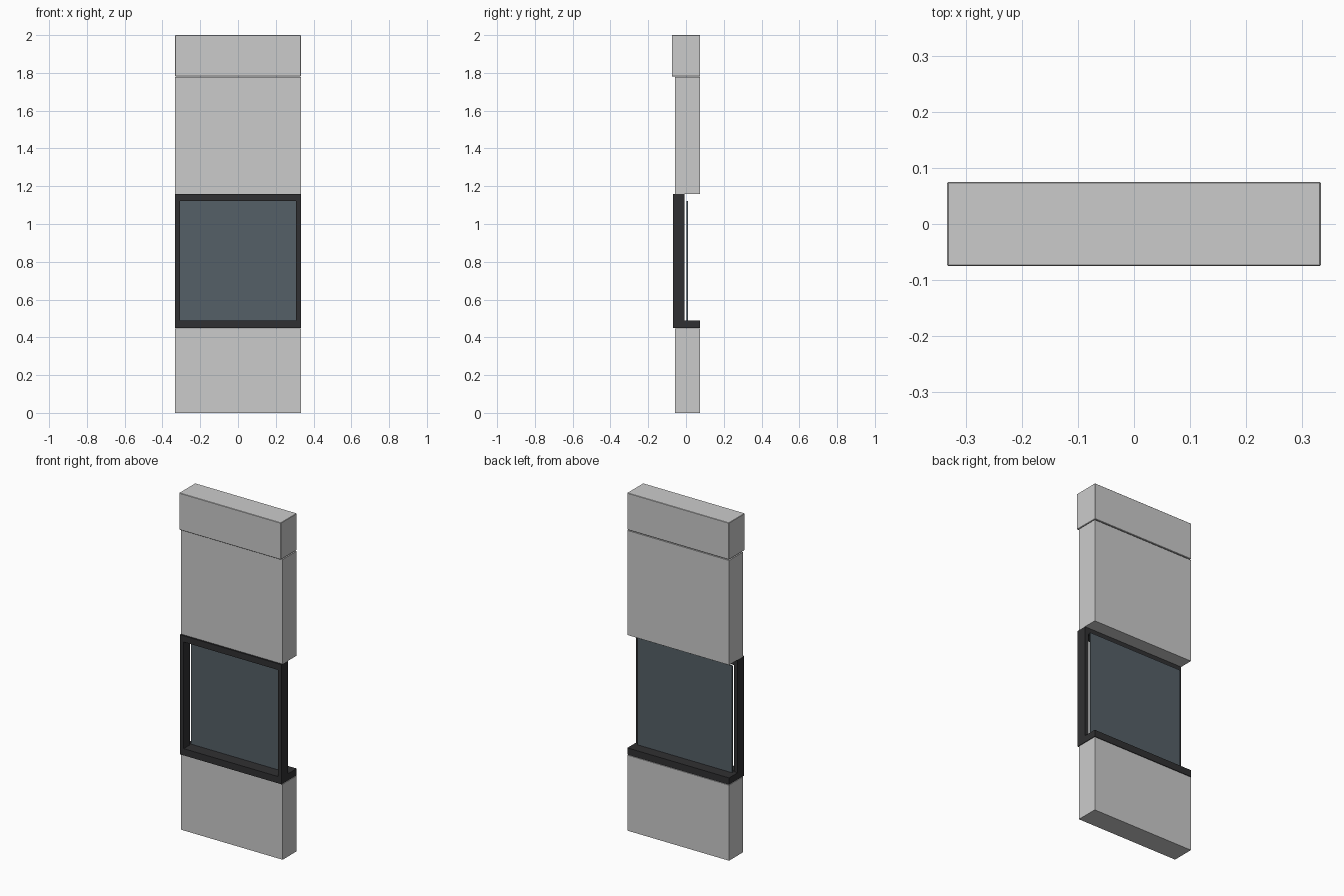
import bpy, bmesh

if "Cube" in bpy.data.objects:
    bpy.data.objects.remove(bpy.data.objects["Cube"])

def material(name, rgb):
    m = bpy.data.materials.new(name)
    m.diffuse_color = (*rgb, 1)
    m.use_nodes = True
    m.node_tree.nodes["Principled BSDF"].inputs["Base Color"].default_value = m.diffuse_color
    return m

dark = material("dark_frame", (0.03, 0.03, 0.032))
tint = material("tinted_glass", (0.09, 0.115, 0.135))

def build(name, boxes, mat=None, bevel=0):
    """One object from a list of (x0, x1, y0, y1, z0, z1) boxes."""
    bm = bmesh.new()
    for x0, x1, y0, y1, z0, z1 in boxes:
        for v in bmesh.ops.create_cube(bm, size=1)["verts"]:
            v.co = (x0 + (v.co.x + .5) * (x1 - x0),
                    y0 + (v.co.y + .5) * (y1 - y0),
                    z0 + (v.co.z + .5) * (z1 - z0))
    if bevel:
        bmesh.ops.bevel(bm, geom=bm.edges[:], offset=bevel, segments=1, affect='EDGES')
    me = bpy.data.meshes.new(name)
    bm.to_mesh(me)
    bm.free()
    ob = bpy.data.objects.new(name, me)
    bpy.context.collection.objects.link(ob)
    if mat:
        me.materials.append(mat)
    return ob

W = 0.333          # half width
B = 0.073          # back plane of the wall panels
Z0, Z1 = 0.45, 1.158  # window opening

# Wall panels and the header cap
build("lower_panel", [(-W, W, -0.058, B, 0, Z0 - 0.003)])
build("upper_panel", [(-W, W, -0.058, B, Z1, 1.777)])
build("header_cap", [(-W, W, -0.075, 0.075, 1.782, 2)], bevel=0.002)

# Window frame: two posts and a head rail, standing on a deep sill
F0, F1, T = -0.068, -0.008, 0.025
posts = [(min(s * W, s * (W - T)), max(s * W, s * (W - T)), F0, F1, 0.49, Z1 - 0.037)
         for s in (-1, 1)]
build("window_frame", posts + [(-W, W, F0, F1, Z1 - 0.037, Z1)], dark)
build("window_sill", [(-W, W, F0, B, Z0, 0.49)], dark)

# Glass pane set behind the frame
build("glass_pane", [(-0.309, 0.309, 0.002, 0.010, 0.49, Z1 - 0.036)], tint)
